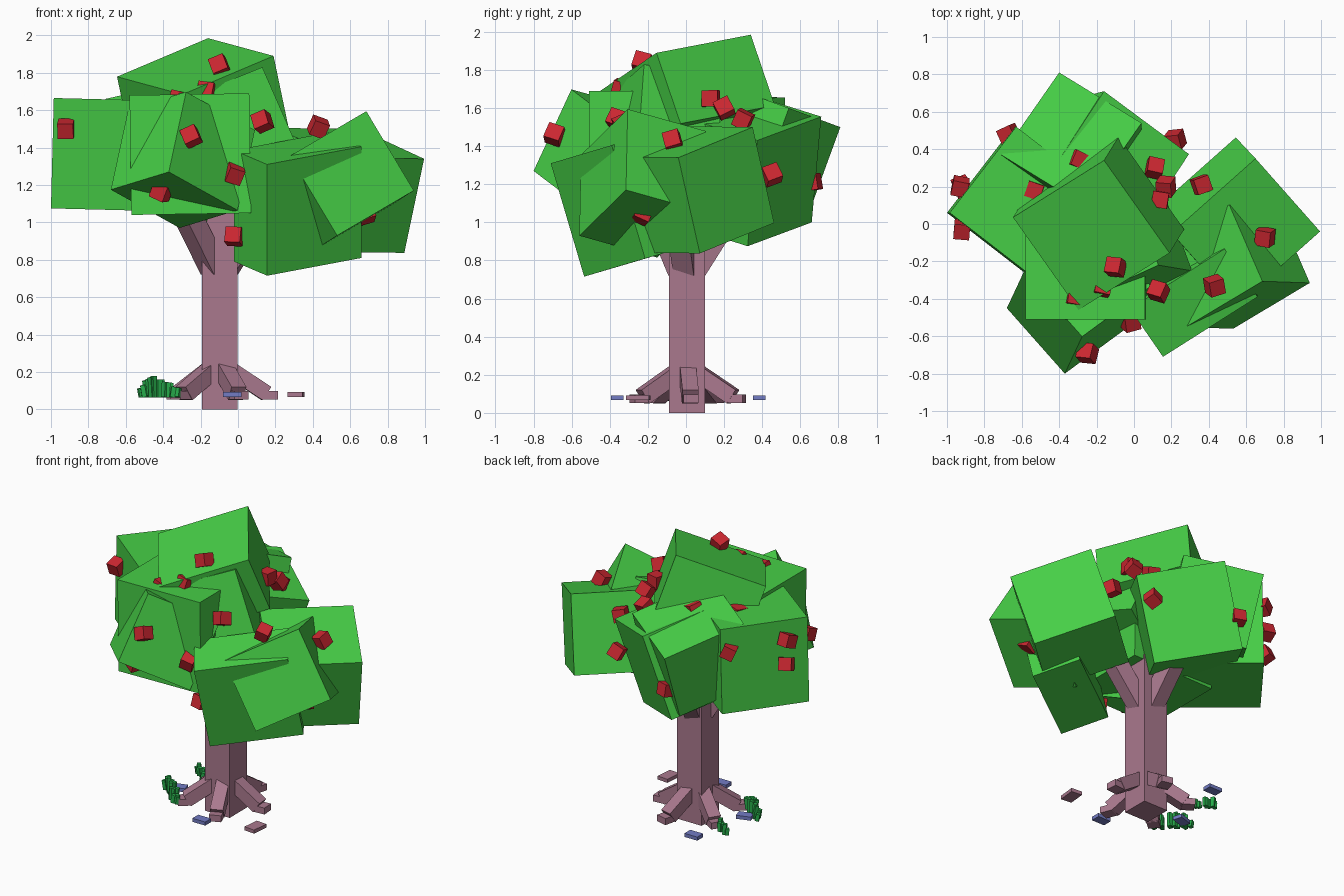
import bpy
import math
import random
from mathutils import Vector, Matrix, Euler

random.seed(4)
if "Cube" in bpy.data.objects:
    bpy.data.objects.remove(bpy.data.objects["Cube"])


def make_material(name, rgb):
    mat = bpy.data.materials.new(name)
    mat.use_nodes = True
    mat.diffuse_color = (*rgb, 1)
    mat.node_tree.nodes["Principled BSDF"].inputs["Base Color"].default_value = (*rgb, 1)
    return mat


leaf_green = make_material("leaf green", (0.062, 0.62, 0.062))
bark = make_material("mauve bark", (0.40, 0.19, 0.27))
fruit_red = make_material("fruit red", (0.60, 0.02, 0.03))
grass_green = make_material("grass green", (0.02, 0.42, 0.07))
stone_blue = make_material("stone blue", (0.17, 0.20, 0.55))


def box(name, centre, size, mat, rotation=None):
    """Flat-shaded box with an optional rotation matrix."""
    bpy.ops.mesh.primitive_cube_add(size=1)
    obj = bpy.context.object
    obj.name = name
    turn = rotation.to_4x4() if rotation else Matrix.Identity(4)
    scale = Matrix.Diagonal((*size, 1))
    obj.data.transform(turn @ scale)
    obj.location = centre
    obj.data.materials.append(mat)
    return obj


def corner_block(name, corner, end_a, end_b, depth, mat):
    """Box from one corner, two neighbouring corners and a depth."""
    corner = Vector(corner)
    a = Vector(end_a) - corner
    b = Vector(end_b) - corner
    b -= b.project(a)
    c = a.cross(b).normalized() * depth
    axes = Matrix((a.normalized(), b.normalized(), c.normalized())).transposed()
    box(name, corner + (a + b + c) / 2, (a.length, b.length, c.length), mat, axes)


def beam(name, start, end, width, mat):
    """Square beam running between two points."""
    start, end = Vector(start), Vector(end)
    run = end - start
    axes = run.to_track_quat("Z", "Y").to_matrix()
    box(name, (start + end) / 2, (width, width, run.length), mat, axes)


# Foliage: big tilted blocks
foliage = {
    "top": ((-.16, .34, 1.985), (.19, -.155, 1.89), (-.65, .04, 1.78), .40),
    "front_low": ((.155, -.71, 1.31), (.66, -.39, 1.405), (.155, -.535, .715), .32),
    "left": ((.995, -.04, 1.34), (.65, .35, 1.5), (.905, .055, .83), .60),
    "front_left": ((.94, -.315, 1.17), (.53, -.56, .93), (.73, -.28, 1.62), .46),
    "back": ((-.16, .71, 1.555), (-.35, .66, 1.0), (.28, .37, 1.39), .55),
    "back_right": ((-.4, .81, 1.5), (.04, .54, 1.6), (-.71, .37, 1.66), .50),
    "right": ((-.985, .06, 1.665), (-1.0, .06, 1.075), (-.63, .52, 1.65), .62),
    "front_right": ((-.37, -.8, 1.27), (-.68, -.45, 1.175), (-.27, -.61, 1.7), .50),
    "middle": ((-.58, -.51, 1.68), (.06, -.51, 1.69), (-.57, -.51, 1.04), .60),
    "upper_front": ((.13, -.22, 1.83), (.31, -.25, 1.42), (-.27, -.4, 1.68), .45),
}
for place, (corner, end_a, end_b, depth) in foliage.items():
    corner_block("foliage_" + place, corner, end_a, end_b, depth, leaf_green)

# Fruit: small turned cubes
fruit_spots = [
    (-.1, -.23, 1.84), (-.25, -.69, 1.46), (-.02, -.52, 1.26), (-.02, -.38, .925),
    (.13, -.36, 1.54), (.43, -.33, 1.51), (.7, -.07, 1.43), (.36, .21, 1.38),
    (.22, .45, 1.25), (-.31, .66, 1.21), (-.67, .48, 1.5), (-.93, .2, 1.54),
    (-.92, .2, 1.37), (-.92, -.03, 1.5), (-.53, .18, 1.62), (-.3, .34, 1.64),
    (.11, .3, 1.54), (.14, .13, 1.65), (.17, .2, 1.6), (-.17, -.34, 1.7),
    (-.32, -.39, 1.655), (-.41, -.56, 1.165), (.68, -.23, 1.045),
]
for spot in fruit_spots:
    tilt = Euler([random.uniform(-0.5, 0.5) for _ in range(3)]).to_matrix()
    box("fruit", spot, (0.085, 0.085, 0.085), fruit_red, tilt)

# Trunk
trunk_x, trunk_y = -0.097, 0.005
box("trunk", (trunk_x, trunk_y, 0.54), (0.19, 0.19, 1.08), bark)


def around(angle, radius, z):
    """Point at an angle and distance from the trunk axis."""
    return (trunk_x + radius * math.cos(angle), trunk_y + radius * math.sin(angle), z)


# Branches rising into the foliage
for degrees in (-12, 102, 220):
    angle = math.radians(degrees)
    beam("branch", around(angle, 0.04, 0.75), around(angle, 0.24, 1.06), 0.11, bark)

# Roots, each ending in a flat toe
for step in range(5):
    angle = math.radians(step * 72 - 68)
    beam("root", around(angle, 0.06, 0.21), around(angle, 0.25, 0.085), 0.085, bark)
    spin = Matrix.Rotation(angle, 3, "Z")
    box("root_toe", around(angle, 0.265, 0.075), (0.09, 0.08, 0.045), bark, spin)

# Grass tufts: rows of upright blades, tallest in the middle
for tuft_x, tuft_y, blades, spread, tall in ((-.42, -.14, 15, .1, .12), (-.43, .21, 7, .05, .08)):
    for i in range(blades):
        offset = spread * (2 * i / (blades - 1) - 1)
        y = tuft_y - 0.8 * offset + random.uniform(-0.025, 0.025)
        height = tall - 0.5 * abs(offset) + random.uniform(-0.03, 0.01)
        lean = Euler((0, offset * 2, random.uniform(0, 1))).to_matrix()
        centre = (tuft_x + offset, y, 0.065 + height / 2)
        box("grass_blade", centre, (0.025, 0.025, height), grass_green, lean)

# Flat stones around the base
for x, y, turn in ((-.03, -.36, 0), (-.33, .385, 0), (-.43, -.04, 0.3)):
    box("blue_stone", (x, y, 0.08), (0.1, 0.065, 0.025), stone_blue, Matrix.Rotation(turn, 3, "Z"))
box("bark_chip", (.31, -.25, 0.08), (0.08, 0.12, 0.025), bark, Matrix.Rotation(-0.1, 3, "Z"))
